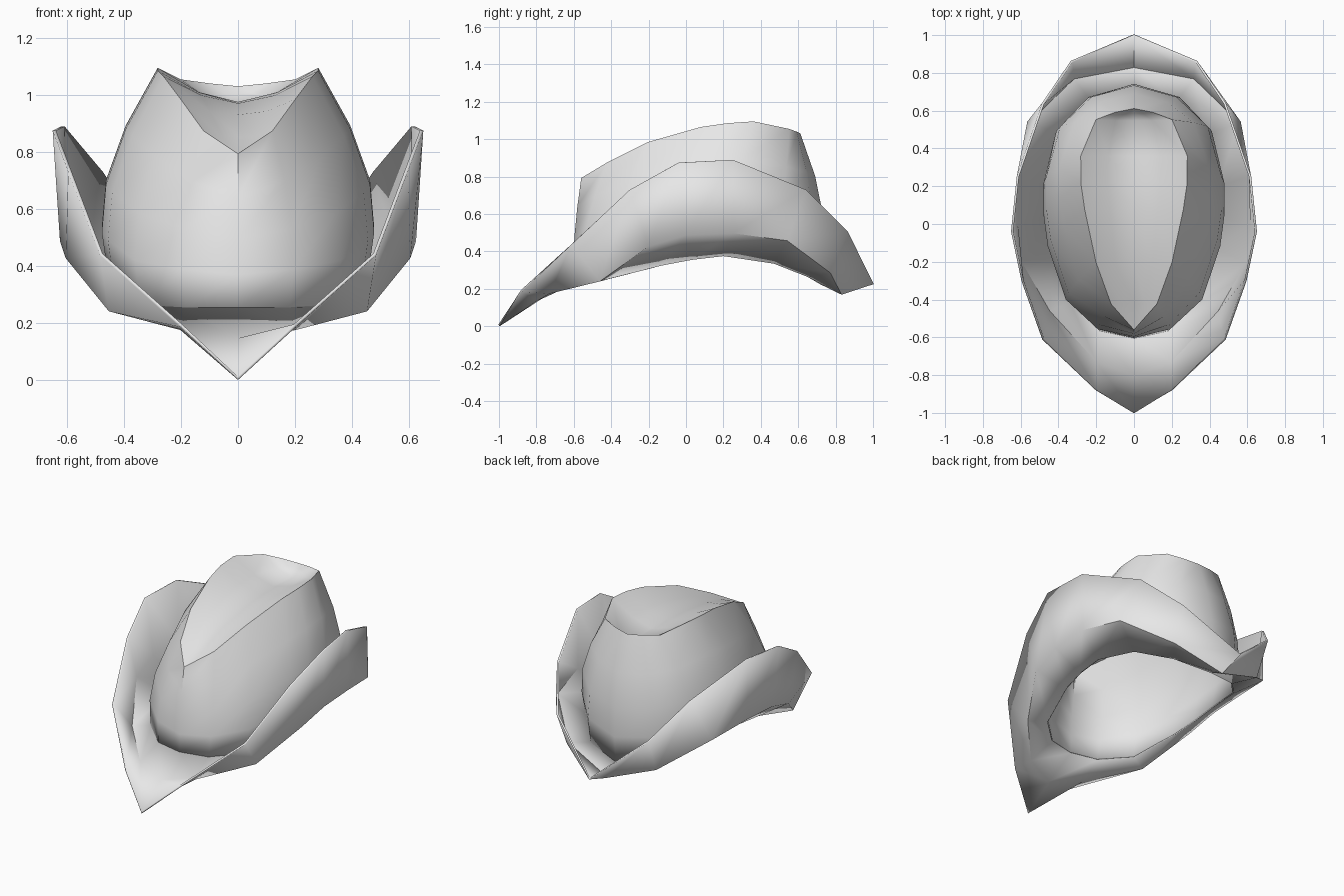
import bpy, bmesh, math
from mathutils import Vector

if "Cube" in bpy.data.objects:
    bpy.data.objects.remove(bpy.data.objects["Cube"], do_unlink=True)

# One plain felt colour
felt = bpy.data.materials.new("light_grey_felt")
felt.use_nodes = True
felt.diffuse_color = (0.8, 0.8, 0.8, 1)
felt.node_tree.nodes["Principled BSDF"].inputs["Base Color"].default_value = (0.8, 0.8, 0.8, 1)


def full_ring(half):
    """Complete a half ring (front to back, x >= 0) with its mirror image."""
    return list(half) + [(-p[0], p[1], p[2]) for p in reversed(half[1:-1])]


def loft(name, halves, thickness):
    """Skin a stack of half rings into a thin, smooth-shaded shell."""
    bm = bmesh.new()
    rings = [[bm.verts.new(p) for p in full_ring(h)] for h in halves]
    for a, b in zip(rings, rings[1:]):
        n = len(a)
        for i in range(n):
            j = (i + 1) % n
            bm.faces.new((a[i], a[j], b[j], b[i]))
    bmesh.ops.remove_doubles(bm, verts=bm.verts[:], dist=0.0005)
    bmesh.ops.recalc_face_normals(bm, faces=bm.faces[:])
    mesh = bpy.data.meshes.new(name)
    bm.to_mesh(mesh)
    bm.free()
    mesh.materials.append(felt)
    ob = bpy.data.objects.new(name, mesh)
    bpy.context.collection.objects.link(ob)
    shell = ob.modifiers.new("thickness", 'SOLIDIFY')
    shell.thickness = thickness
    shell.offset = 0
    bpy.ops.object.select_all(action='DESELECT')
    ob.select_set(True)
    bpy.context.view_layer.objects.active = ob
    bpy.ops.object.shade_smooth_by_angle(angle=math.radians(55))
    return ob


# Head opening, where crown and brim meet
opening = [(0, -.60, .25), (.18, -.56, .25), (.34, -.41, .26),
           (.43, -.13, .33), (.45, .03, .36), (.45, .20, .38),
           (.39, .47, .34), (.23, .65, .27), (0, .72, .23)]

# Fold low on the brim, where it turns upward
fold = [(0, -.80, .14), (.20, -.73, .18), (.45, -.46, .245),
        (.60, -.20, .43), (.62, .00, .49), (.615, .25, .50),
        (.56, .54, .46), (.32, .77, .29), (0, .83, .175)]

# Outer edge of the brim, high at the sides and pointed at the front
edge = [(0, -1.0, .005), (.20, -.88, .19), (.48, -.61, .44),
        (.59, -.30, .73), (.645, -.04, .875), (.615, .25, .89),
        (.48, .64, .73), (.33, .86, .51), (0, 1.0, .23)]

# Ridge around the top of the crown
ridge = [(0, -.555, .79), (.12, -.42, .87), (.20, -.20, .98),
         (.26, .08, 1.06), (.28, .22, 1.08), (.28, .36, 1.09),
         (.20, .55, 1.05), (.10, .59, 1.035), (0, .61, 1.025)]

# Heights of the crease down the middle of the crown
crease_z = [.79, .85, .925, .965, .97, .965, .96, 1.0, 1.025]


def crown_ring(t):
    """Ring between opening and ridge, bulging at the sides and back."""
    ring = []
    for a, b in zip(opening, ridge):
        p = Vector(a).lerp(Vector(b), t ** 1.8)
        swell = math.sin(math.pi * t)
        p.x *= 1 + .12 * swell
        p.y *= 1 + (.05 * swell if p.y > 0 else 0)
        p.z = a[2] + (b[2] - a[2]) * t
        ring.append(tuple(p))
    return ring


# Brim
loft("hat_brim", [opening, fold, edge], 0.012)

# Crown with its pinched top
crease = [(0, p[1], z) for p, z in zip(ridge, crease_z)]
dent = [(p[0] * .5, p[1], p[2] * .4 + z * .6 - (.01 if 0 < i < 8 else 0))
        for i, (p, z) in enumerate(zip(ridge, crease_z))]
loft("hat_crown", [opening] + [crown_ring(t) for t in (.22, .45, .72)]
     + [ridge, dent, crease], 0.012)
